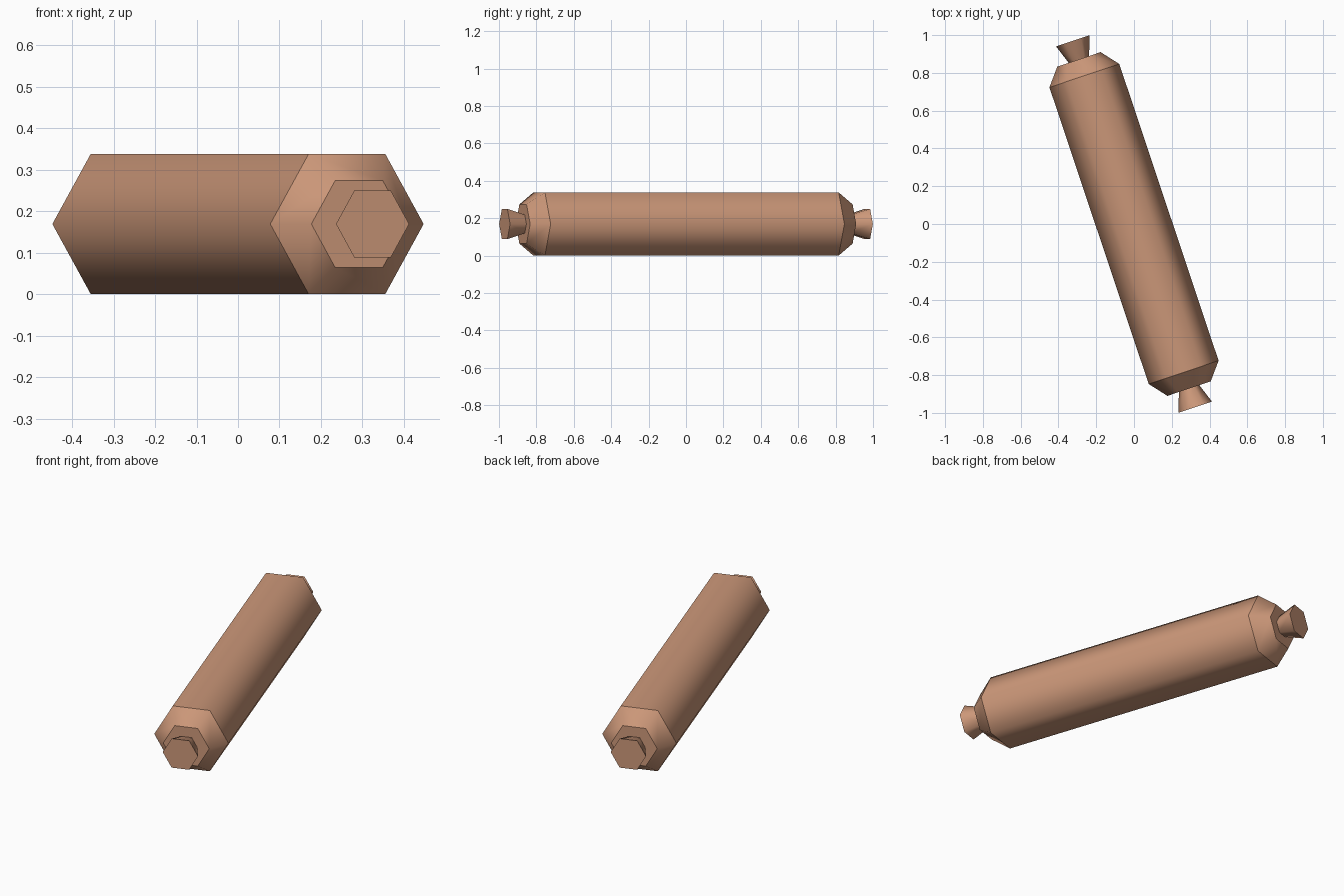
import bpy, bmesh, math
from mathutils import Vector

if "Cube" in bpy.data.objects:
    bpy.data.objects.remove(bpy.data.objects["Cube"])

SIDES = 6
HEADING = math.radians(18.5)   # the sausage lies turned on the ground
CENTRE_Z = 0.169

skin = bpy.data.materials.new("sausage_tan")
skin.diffuse_color = (0.60, 0.31, 0.19, 1)
skin.use_nodes = True
skin.node_tree.nodes["Principled BSDF"].inputs["Base Color"].default_value = skin.diffuse_color


def hex_lathe(name, profile):
    """Six-sided solid along its own y axis from (y, radius) rings, smooth around, sharp at rings."""
    bm = bmesh.new()
    rings = []
    for y, r in profile:
        rings.append([bm.verts.new((r * math.cos(math.tau * i / SIDES), y,
                                    r * math.sin(math.tau * i / SIDES))) for i in range(SIDES)])
    for a, b in zip(rings, rings[1:]):
        for i in range(SIDES):
            j = (i + 1) % SIDES
            bm.faces.new((a[i], a[j], b[j], b[i])).smooth = True
    bm.faces.new(rings[0])
    bm.faces.new(rings[-1])
    for ring in rings:
        for i in range(SIDES):
            bm.edges.get((ring[i], ring[(i + 1) % SIDES])).smooth = False
    bmesh.ops.recalc_face_normals(bm, faces=bm.faces)
    mesh = bpy.data.meshes.new(name)
    bm.to_mesh(mesh)
    bm.free()
    mesh.materials.append(skin)
    ob = bpy.data.objects.new(name, mesh)
    bpy.context.collection.objects.link(ob)
    ob.location = Vector((0, 0, CENTRE_Z))
    ob.rotation_euler.z = HEADING
    return ob


# main body with chamfered ends
hex_lathe("sausage_body", [(-0.919, 0.121), (-0.828, 0.195), (0.828, 0.195), (0.919, 0.121)])

# flared casing knots at both ends
for name, s in (("front_knot", -1), ("back_knot", 1)):
    hex_lathe(name, [(s * 0.915, 0.056), (s * 1.0225, 0.093)])
